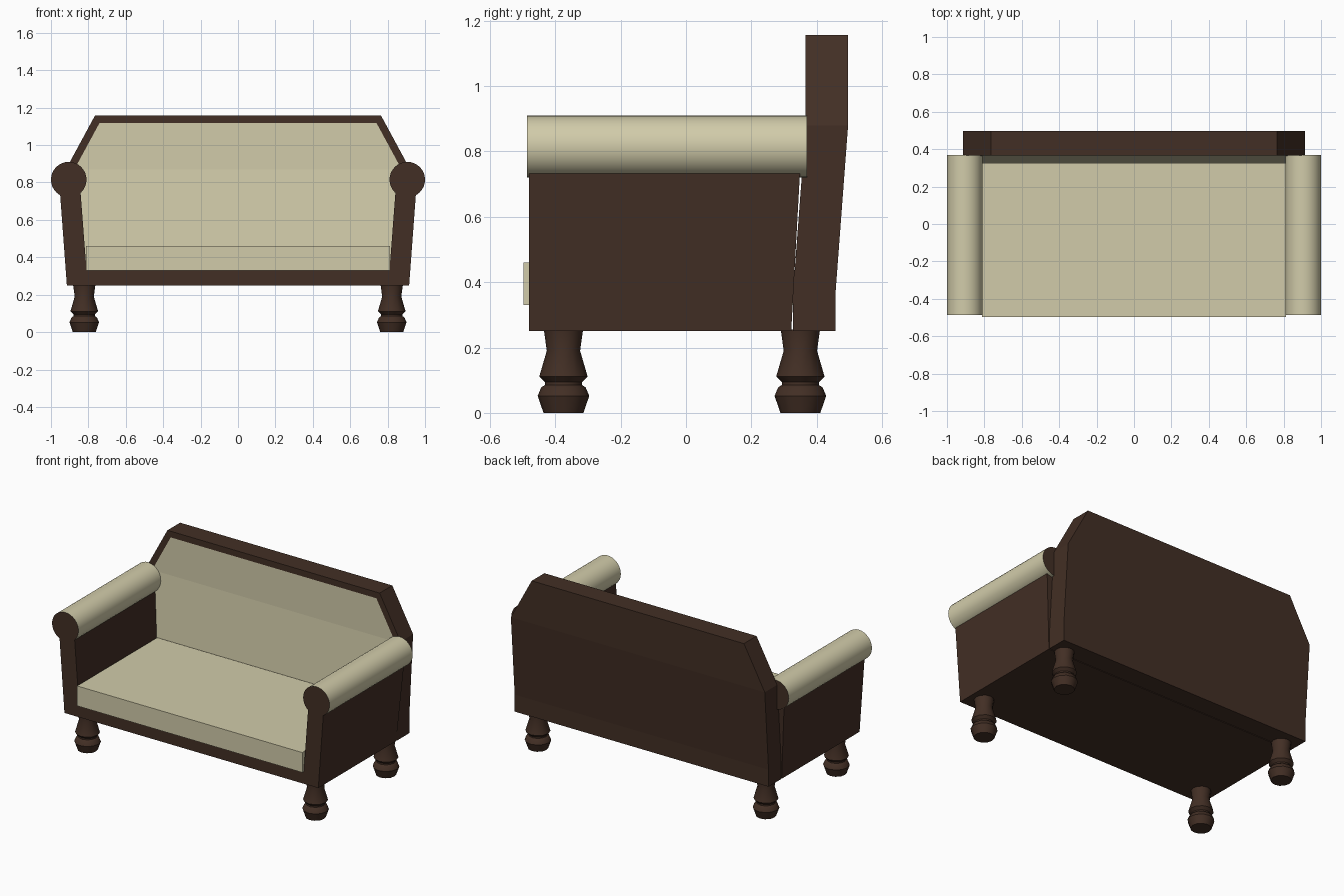
import bpy, bmesh, math

if "Cube" in bpy.data.objects:
    bpy.data.objects.remove(bpy.data.objects["Cube"])

def material(name, rgb):
    m = bpy.data.materials.new(name)
    m.diffuse_color = (*rgb, 1)
    m.use_nodes = True
    m.node_tree.nodes["Principled BSDF"].inputs["Base Color"].default_value = m.diffuse_color
    return m

WOOD = material("dark_wood", (0.055, 0.028, 0.018))
CLOTH = material("cream_fabric", (0.64, 0.60, 0.40))

def finish(name, bm, mats, smooth=None):
    bmesh.ops.recalc_face_normals(bm, faces=bm.faces)
    me = bpy.data.meshes.new(name)
    bm.to_mesh(me)
    bm.free()
    for m in mats:
        me.materials.append(m)
    ob = bpy.data.objects.new(name, me)
    bpy.context.collection.objects.link(ob)
    if smooth:
        bpy.ops.object.select_all(action='DESELECT')
        ob.select_set(True)
        bpy.context.view_layer.objects.active = ob
        bpy.ops.object.shade_smooth_by_angle(angle=math.radians(smooth))
    return ob

def extrude_profile(bm, outline, front, back):
    """Solid from an xz outline; front and back give y as a function of z."""
    a = [bm.verts.new((x, front(z), z)) for x, z in outline]
    b = [bm.verts.new((x, back(z), z)) for x, z in outline]
    n = len(outline)
    bm.faces.new(a)
    bm.faces.new(b[::-1])
    for i in range(n):
        bm.faces.new((a[i], a[(i + 1) % n], b[(i + 1) % n], b[i]))

# U-shaped frame: base rail and both leaning arms
half = [(0.915, 0.25), (0.952, 0.75), (0.842, 0.75), (0.81, 0.33)]
bm = bmesh.new()
extrude_profile(bm, half + [(-x, z) for x, z in half[::-1]],
                lambda z: -0.48, lambda z: 0.322 + (z - 0.25) * 0.055)
finish("base_and_arms", bm, [WOOD])

# Seat cushion
bm = bmesh.new()
extrude_profile(bm, [(-0.812, 0.33), (0.812, 0.33), (0.812, 0.46), (-0.812, 0.46)],
                lambda z: -0.497, lambda z: 0.327)
finish("seat_cushion", bm, [CLOTH])

# Backrest: stacked rows (half width, z, rear y), inset fabric panel on front
rows = [(0.915, 0.25, 0.457), (0.915, 0.36, 0.457),
        (0.915, 0.88, 0.496), (0.765, 1.157, 0.496)]
bm = bmesh.new()
rings = [[bm.verts.new(p) for p in ((-w, y - 0.13, z), (w, y - 0.13, z), (w, y, z), (-w, y, z))]
         for w, z, y in rows]
front_faces = []
for lo, hi in zip(rings, rings[1:]):
    for i in range(4):
        j = (i + 1) % 4
        f = bm.faces.new((lo[i], lo[j], hi[j], hi[i]))
        if i == 0:
            front_faces.append(f)
bm.faces.new(rings[0][::-1])
bm.faces.new(rings[-1])
bmesh.ops.recalc_face_normals(bm, faces=bm.faces)
bmesh.ops.inset_region(bm, faces=front_faces, thickness=0.04, use_even_offset=True)
for f in front_faces:
    f.material_index = 1
finish("backrest", bm, [WOOD, CLOTH])

# Rolled arm tops with wooden end discs
for side, label in ((-1, "left"), (1, "right")):
    bm = bmesh.new()
    ring = [(side * 0.905 + 0.095 * math.cos(math.tau * k / 32),
             0.815 + 0.095 * math.sin(math.tau * k / 32)) for k in range(32)]
    extrude_profile(bm, ring, lambda z: -0.486, lambda z: 0.37)
    for f in bm.faces:
        f.material_index = 0 if len(f.verts) > 4 else 1
    finish(label + "_arm_roll", bm, [WOOD, CLOTH], 40)

# Turned legs: (radius, z) profile
LEG = [(0.061, 0), (0.079, 0.052), (0.068, 0.078), (0.057, 0.085), (0.057, 0.094),
       (0.074, 0.111), (0.051, 0.19), (0.060, 0.255)]
SIDES = 12
for y, row in ((-0.375, "front"), (0.35, "back")):
    for x, side in ((-0.822, "left"), (0.822, "right")):
        bm = bmesh.new()
        rings = [[bm.verts.new((x + r * math.cos(math.tau * k / SIDES),
                                y + r * math.sin(math.tau * k / SIDES), z))
                  for k in range(SIDES)] for r, z in LEG]
        for lo, hi in zip(rings, rings[1:]):
            for k in range(SIDES):
                j = (k + 1) % SIDES
                bm.faces.new((lo[k], lo[j], hi[j], hi[k]))
        bm.faces.new(rings[0][::-1])
        bm.faces.new(rings[-1])
        finish(f"{row}_{side}_leg", bm, [WOOD], 35)
